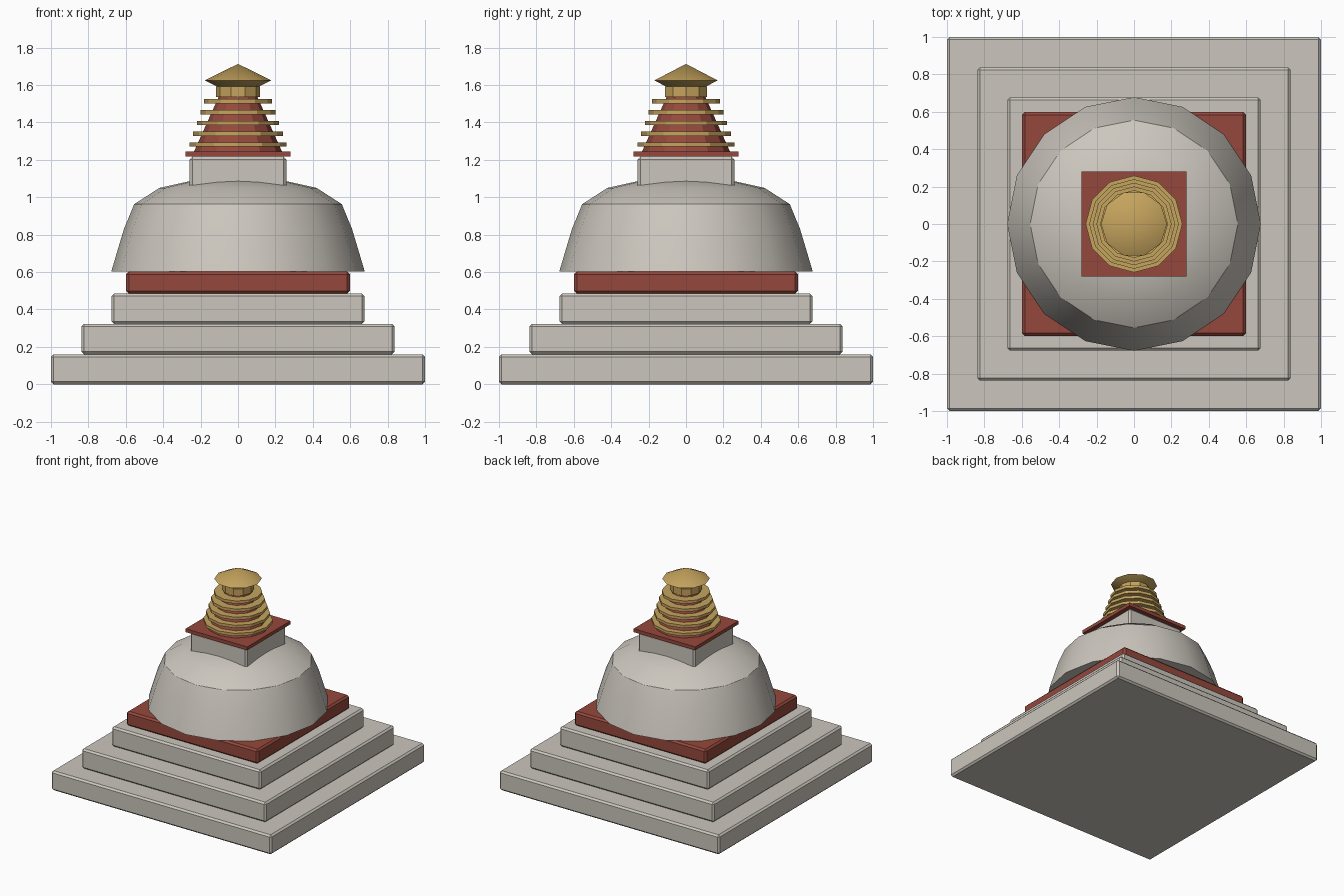
import bpy, bmesh, math

if "Cube" in bpy.data.objects:
    bpy.data.objects.remove(bpy.data.objects["Cube"])


def material(name, rgb):
    m = bpy.data.materials.new(name)
    m.diffuse_color = (*rgb, 1.0)
    m.use_nodes = True
    m.node_tree.nodes["Principled BSDF"].inputs["Base Color"].default_value = m.diffuse_color
    return m


STONE = material("pale_stone", (0.60, 0.565, 0.51))
RED = material("brick_red", (0.30, 0.065, 0.045))
GOLD = material("old_gold", (0.56, 0.37, 0.11))


def finish(name, bm, mat, angle=None):
    bmesh.ops.recalc_face_normals(bm, faces=bm.faces[:])
    mesh = bpy.data.meshes.new(name)
    bm.to_mesh(mesh)
    bm.free()
    mesh.materials.append(mat)
    ob = bpy.data.objects.new(name, mesh)
    bpy.context.collection.objects.link(ob)
    if angle:
        bpy.ops.object.select_all(action='DESELECT')
        ob.select_set(True)
        bpy.context.view_layer.objects.active = ob
        bpy.ops.object.shade_smooth_by_angle(angle=math.radians(angle))
    return ob


def slab(name, half, z0, z1, mat, bevel=0.0):
    """Square block with optional chamfered edges."""
    bm = bmesh.new()
    bmesh.ops.create_cube(bm, size=1)
    for v in bm.verts:
        v.co.x *= 2 * half
        v.co.y *= 2 * half
        v.co.z = z0 + (v.co.z + 0.5) * (z1 - z0)
    if bevel:
        bmesh.ops.bevel(bm, geom=bm.edges[:], offset=bevel, segments=1,
                        profile=0.5, affect='EDGES')
    return finish(name, bm, mat)


def lathe(name, profile, sides, mat, angle=None):
    """Closed turned solid from (radius, height) points, bottom to top."""
    bm = bmesh.new()
    rings = []
    for r, z in profile:
        if r == 0:
            rings.append([bm.verts.new((0, 0, z))])
        else:
            rings.append([bm.verts.new((r * math.cos(2 * math.pi * i / sides),
                                        r * math.sin(2 * math.pi * i / sides), z))
                          for i in range(sides)])
    for a, b in zip(rings, rings[1:]):
        for i in range(sides):
            j = (i + 1) % sides
            if len(b) == 1:
                bm.faces.new((a[i], a[j], b[0]))
            else:
                bm.faces.new((a[i], a[j], b[j], b[i]))
    for ring in (rings[0], rings[-1]):
        if len(ring) > 1:
            bm.faces.new(ring)
    return finish(name, bm, mat, angle)


# Stepped plinth
slab("plinth_lower", 1.0, 0.0, 0.16, STONE, 0.014)
slab("plinth_middle", 0.838, 0.16, 0.323, STONE, 0.014)
slab("plinth_upper", 0.677, 0.323, 0.485, STONE, 0.014)
slab("red_terrace", 0.598, 0.485, 0.602, RED, 0.014)

# Dome
lathe("dome", [(0.678, 0.602), (0.61, 0.83), (0.555, 0.963), (0.42, 1.05),
               (0.24, 1.09), (0, 1.102)], 16, STONE, 30)

# Square railing block and its red cover
slab("railing_block", 0.258, 1.0, 1.217, STONE, 0.014)
slab("cover_plate", 0.28, 1.217, 1.245, RED)

# Tapering spire with gold rings
lathe("spire_core", [(0.235, 1.245), (0.10, 1.545)], 12, RED)
for k in range(5):
    z = 1.271 + 0.0575 * k
    r = 0.259 - 0.0195 * k
    lathe(f"spire_ring_{k + 1}", [(r, z), (r, z + 0.023)], 12, GOLD)

# Neck and parasol cap
lathe("spire_neck", [(0.118, 1.537), (0.118, 1.593)], 10, GOLD)
lathe("parasol_cap", [(0.105, 1.588), (0.177, 1.625), (0, 1.713)], 10, GOLD, 35)
